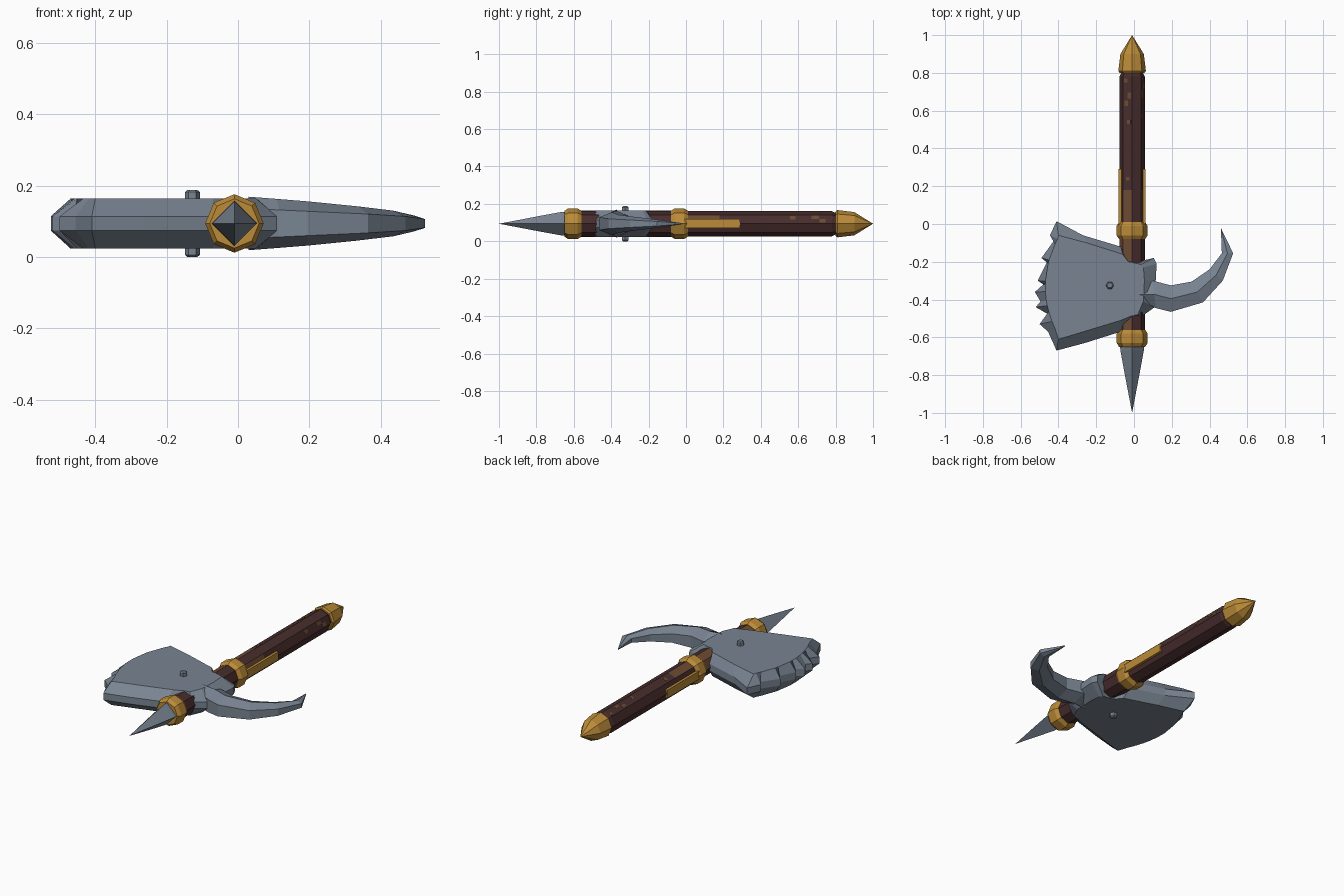
import bpy, bmesh, math
from mathutils import Vector

cube = bpy.data.objects.get("Cube")
if cube:
    bpy.data.objects.remove(cube, do_unlink=True)

AX, AZ = -0.01, 0.094      # shaft axis


def material(name, color):
    m = bpy.data.materials.new(name)
    m.use_nodes = True
    m.diffuse_color = (*color, 1)
    m.node_tree.nodes["Principled BSDF"].inputs["Base Color"].default_value = (*color, 1)
    return m


steel = material("steel", (0.19, 0.23, 0.285))
gold = material("gold", (0.5, 0.26, 0.04))
wood = material("dark_wood", (0.065, 0.026, 0.026))
worn = material("worn_wood", (0.15, 0.07, 0.033))


def loft(name, rings, mats, rule=None):
    """Skin a list of equal-length point rings and cap both ends."""
    bm = bmesh.new()
    loops = [[bm.verts.new(p) for p in ring] for ring in rings]
    n = len(loops[0])
    for a, b in zip(loops, loops[1:]):
        for i in range(n):
            j = (i + 1) % n
            bm.faces.new((a[i], a[j], b[j], b[i]))
    bm.faces.new(loops[0][::-1])
    bm.faces.new(loops[-1])
    bmesh.ops.remove_doubles(bm, verts=bm.verts, dist=0.0005)
    bmesh.ops.recalc_face_normals(bm, faces=bm.faces)
    if rule:
        for f in bm.faces:
            f.material_index = rule(f.calc_center_median())
    mesh = bpy.data.meshes.new(name)
    bm.to_mesh(mesh)
    bm.free()
    for m in mats:
        mesh.materials.append(m)
    obj = bpy.data.objects.new(name, mesh)
    bpy.context.collection.objects.link(obj)
    return obj


def turned(name, profile, sides, mats, rule=None):
    """Faceted part around the shaft axis from (y, radius) pairs."""
    rings = []
    for y, r in profile:
        angles = [math.tau * k / sides for k in range(sides)]
        rings.append([(AX + r * math.cos(a), y, AZ + r * math.sin(a)) for a in angles])
    return loft(name, rings, mats, rule)


def box(name, lo, hi, mat):
    (x0, y0, z0), (x1, y1, z1) = lo, hi
    rings = [[(x0, y0, z), (x1, y0, z), (x1, y1, z), (x0, y1, z)] for z in (z0, z1)]
    return loft(name, rings, [mat])


# Shaft, with worn facets beside the fittings
def worn_facet(c):
    angle = math.degrees(math.atan2(c.z - AZ, c.x - AX))
    upper_left = 90 < angle < 135
    near_head = -0.6 < c.y < -0.08
    grip = 0 < c.y < 0.18
    return int((upper_left and (near_head or grip)) or (0 < angle < 45 and grip)
               or (135 < angle < 180 and near_head))


turned("shaft", [(-0.61, 0.067), (-0.5, 0.067), (-0.2, 0.067), (-0.04, 0.067),
                 (0.18, 0.067), (0.78, 0.067), (0.8, 0.058)], 8, [wood, worn], worn_facet)

# Small worn chips laid on the shaft facets
for i, (angle, y, length, shift) in enumerate([
        (112.5, 0.64, 0.03, 0.008), (112.5, 0.68, 0.03, -0.01), (112.5, 0.54, 0.02, -0.008),
        (112.5, 0.76, 0.02, 0.01), (22.5, 0.57, 0.03, 0.008), (22.5, 0.69, 0.04, 0.012),
        (22.5, 0.73, 0.03, -0.01), (112.5, 0.24, 0.02, 0)]):
    a = math.radians(angle)
    out, side = Vector((math.cos(a), 0, math.sin(a))), Vector((-math.sin(a), 0, math.cos(a)))
    along = Vector((0, length / 2, 0))
    base = Vector((AX, y, AZ)) + side * shift
    corners = [along + side * 0.01, along - side * 0.01, -along - side * 0.01, -along + side * 0.01]
    loft(f"worn_chip_{i + 1}", [[base + out * d + c for c in corners] for d in (0.058, 0.063)], [worn])

# Gold collars, pommel and side strips
for name, y in (("front_collar", -0.605), ("rear_collar", -0.035)):
    turned(name, [(y - 0.045, 0.069), (y - 0.025, 0.082), (y + 0.025, 0.082), (y + 0.045, 0.069)],
           8, [gold])
turned("pommel", [(0.8, 0.066), (0.81, 0.073), (0.9, 0.062), (1.0, 0)], 8, [gold])
for name, side in (("left_strip", 1), ("right_strip", -1)):
    x0, x1 = sorted((AX + side * 0.05, AX + side * 0.072))
    box(name, (x0, -0.01, AZ - 0.024), (x1, 0.29, AZ + 0.024), gold)

# Four-sided front spike
turned("spike", [(-0.64, 0.064), (-0.67, 0.062), (-0.78, 0.042), (-1.0, 0)], 4, [steel])

# Axe head: outer edge points paired with points on the flat cheek
body = [((-0.41, -0.67), (-0.4, -0.61)), ((-0.26, -0.63), (-0.25, -0.565)),
        ((-0.07, -0.57), (-0.07, -0.51)), ((-0.02, -0.5), (-0.01, -0.485)),
        ((0.04, -0.49), (0.02, -0.48)), ((0.11, -0.44), (0.05, -0.41)),
        ((0.115, -0.3), (0.055, -0.3)), ((0.12, -0.21), (0.05, -0.23)),
        ((0.105, -0.18), (0.035, -0.215)), ((0.04, -0.195), (0.02, -0.21)),
        ((-0.03, -0.195), (-0.03, -0.2)), ((-0.07, -0.12), (-0.06, -0.16)),
        ((-0.27, -0.06), (-0.25, -0.1)), ((-0.41, 0.015), (-0.4, -0.06))]
# Chipped cutting edge
teeth = [(-0.445, -0.06), (-0.425, -0.09), (-0.49, -0.18), (-0.46, -0.2), (-0.51, -0.3),
         (-0.48, -0.32), (-0.525, -0.36), (-0.495, -0.41), (-0.52, -0.44), (-0.46, -0.475),
         (-0.5, -0.53), (-0.455, -0.57)]
edge = [((x, y), (-0.47 + 0.9 * (y + 0.33) ** 2, -0.33 + (y + 0.33) * 0.93)) for x, y in teeth]
outline = body + edge
levels = [(1, -0.07), (0, -0.02), (0, 0.02), (1, 0.07)]
loft("axe_head", [[(*pair[k], AZ + h) for pair in outline] for k, h in levels], [steel])

# Curved back horn: inner point, outer point, half height
horn = [((0.03, -0.345), (0.03, -0.4), 0.075), ((0.1, -0.3), (0.115, -0.445), 0.069),
        ((0.195, -0.325), (0.195, -0.465), 0.062), ((0.305, -0.305), (0.365, -0.415), 0.048),
        ((0.4, -0.24), (0.47, -0.3), 0.036), ((0.465, -0.155), (0.525, -0.155), 0.022),
        ((0.46, -0.025), (0.462, -0.025), 0.004)]
rings = []
for inner, outer, h in horn:
    mid = [(p + q) / 2 for p, q in zip(inner, outer)]
    s = h * 0.55
    rings.append([(*inner, AZ - s), (*inner, AZ + s), (*mid, AZ + h),
                  (*outer, AZ + s), (*outer, AZ - s), (*mid, AZ - h)])
loft("back_horn", rings, [steel])

# Hexagonal rivet through both cheeks
rivet = []
for z, r in ((0, 0.014), (0.006, 0.021), (2 * AZ - 0.006, 0.021), (2 * AZ, 0.014)):
    rivet.append([(-0.128 + r * math.cos(math.tau * k / 6), -0.325 + r * math.sin(math.tau * k / 6), z)
                  for k in range(6)])
loft("rivet", rivet, [steel])
